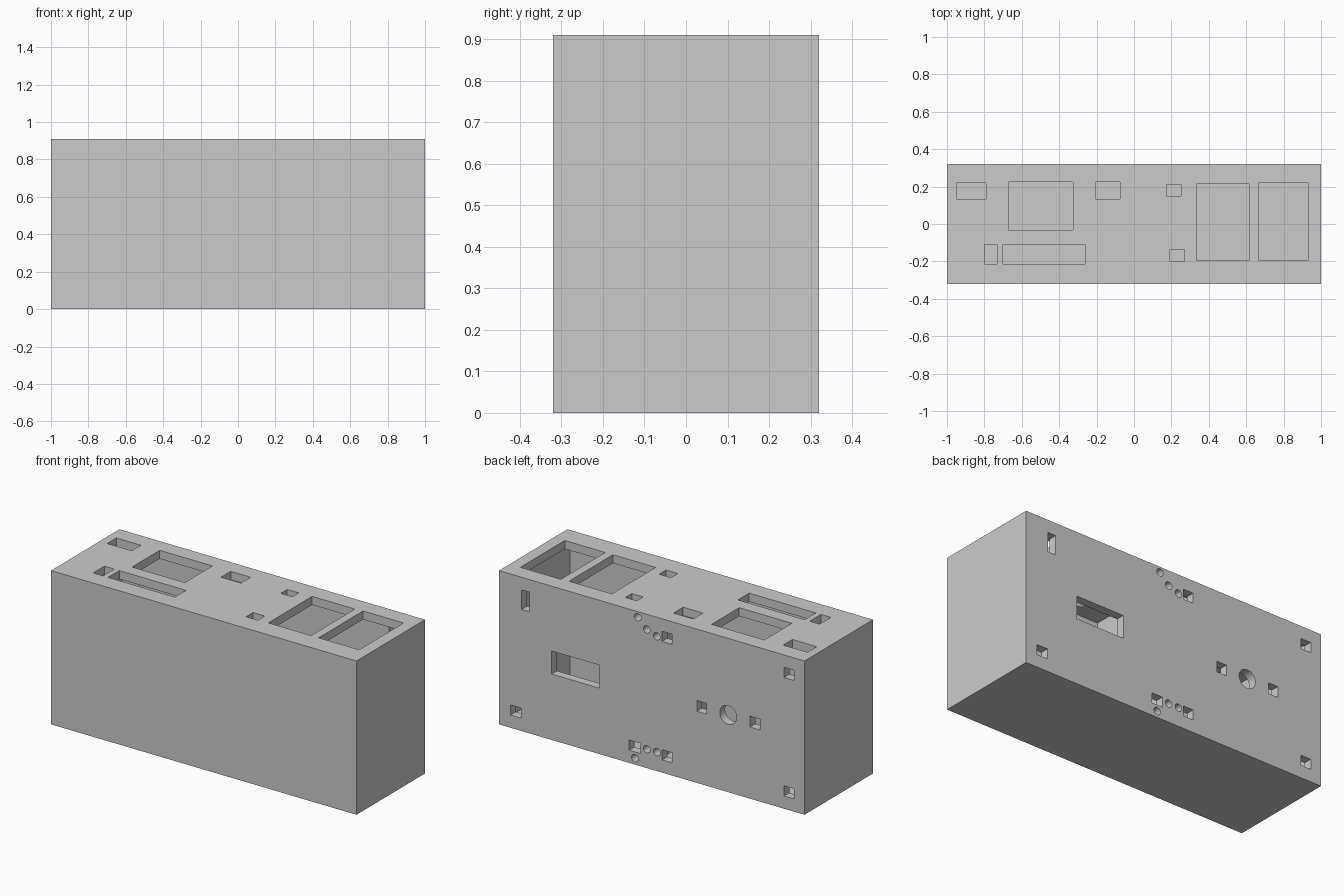
import bpy, bmesh
from math import radians
from mathutils import Matrix

if "Cube" in bpy.data.objects:
    bpy.data.objects.remove(bpy.data.objects["Cube"])

W, D, H = 2.0, 0.64, 0.91      # outer size
T = 0.05                       # wall thickness


def add_box(bm, x0, x1, y0, y1, z0, z1):
    m = Matrix.Translation(((x0 + x1) / 2, (y0 + y1) / 2, (z0 + z1) / 2))
    m = m @ Matrix.Diagonal((x1 - x0, y1 - y0, z1 - z0, 1))
    bmesh.ops.create_cube(bm, size=1, matrix=m)


def add_back_hole(bm, x, z, r, segments):
    m = Matrix.Translation((x, D / 2 - T / 2, z)) @ Matrix.Rotation(radians(90), 4, 'X')
    bmesh.ops.create_cone(bm, cap_ends=True, segments=segments, radius1=r,
                          radius2=r, depth=T + 0.06, matrix=m)


def make_object(name, bm):
    me = bpy.data.meshes.new(name)
    bm.to_mesh(me)
    bm.free()
    ob = bpy.data.objects.new(name, me)
    bpy.context.collection.objects.link(ob)
    return ob


def cut(target, cutter):
    mod = target.modifiers.new("cut", 'BOOLEAN')
    mod.operation = 'DIFFERENCE'
    mod.solver = 'EXACT'
    mod.object = cutter
    cutter.hide_render = True
    bpy.context.view_layer.objects.active = target
    bpy.ops.object.modifier_apply(modifier=mod.name)
    bpy.data.objects.remove(cutter)


# Outer case
bm = bmesh.new()
add_box(bm, -W / 2, W / 2, -D / 2, D / 2, 0, H)
case = make_object("case_body", bm)

# Two inner chambers with a divider between them
bm = bmesh.new()
for x0, x1 in ((-W / 2 + T, -0.02), (0.02, W / 2 - T)):
    add_box(bm, x0, x1, -D / 2 + T, D / 2 - T, T, H - T)
cut(case, make_object("chamber_cutter", bm))

# Openings in the top: x0, x1, y0, y1
TOP = [
    (-0.95, -0.79, 0.134, 0.22), (-0.67, -0.325, -0.033, 0.225),
    (-0.205, -0.075, 0.134, 0.225), (0.175, 0.25, 0.15, 0.21),
    (0.335, 0.615, -0.195, 0.215), (0.665, 0.93, -0.195, 0.22),
    (-0.798, -0.733, -0.215, -0.11), (-0.70, -0.263, -0.215, -0.11),
    (0.193, 0.27, -0.20, -0.135),
]
bm = bmesh.new()
for x0, x1, y0, y1 in TOP:
    add_box(bm, x0, x1, y0, y1, H - T - 0.015, H + 0.03)

# Rectangular openings in the back: x0, x1, z0, z1
BACK = [
    (0.80, 0.852, 0.72, 0.835), (0.341, 0.655, 0.39, 0.526),
    (0.855, 0.925, 0.075, 0.135), (0.075, 0.148, 0.075, 0.135),
]
for x in (-0.10, -0.898):
    for z in (0.105, 0.806):
        BACK.append((x - 0.033, x + 0.033, z - 0.03, z + 0.03))
for x in (-0.327, -0.675):
    BACK.append((x - 0.032, x + 0.032, 0.424, 0.488))
for x0, x1, z0, z1 in BACK:
    add_box(bm, x0, x1, D / 2 - T - 0.015, D / 2 + 0.03, z0, z1)

# Round openings in the back
add_back_hole(bm, -0.50, 0.457, 0.055, 48)
for x, z in ((0.092, 0.877), (0.033, 0.82), (-0.033, 0.797),
             (0.033, 0.112), (-0.033, 0.112), (0.111, 0.038)):
    add_back_hole(bm, x, z, 0.022, 24)
cut(case, make_object("opening_cutter", bm))
